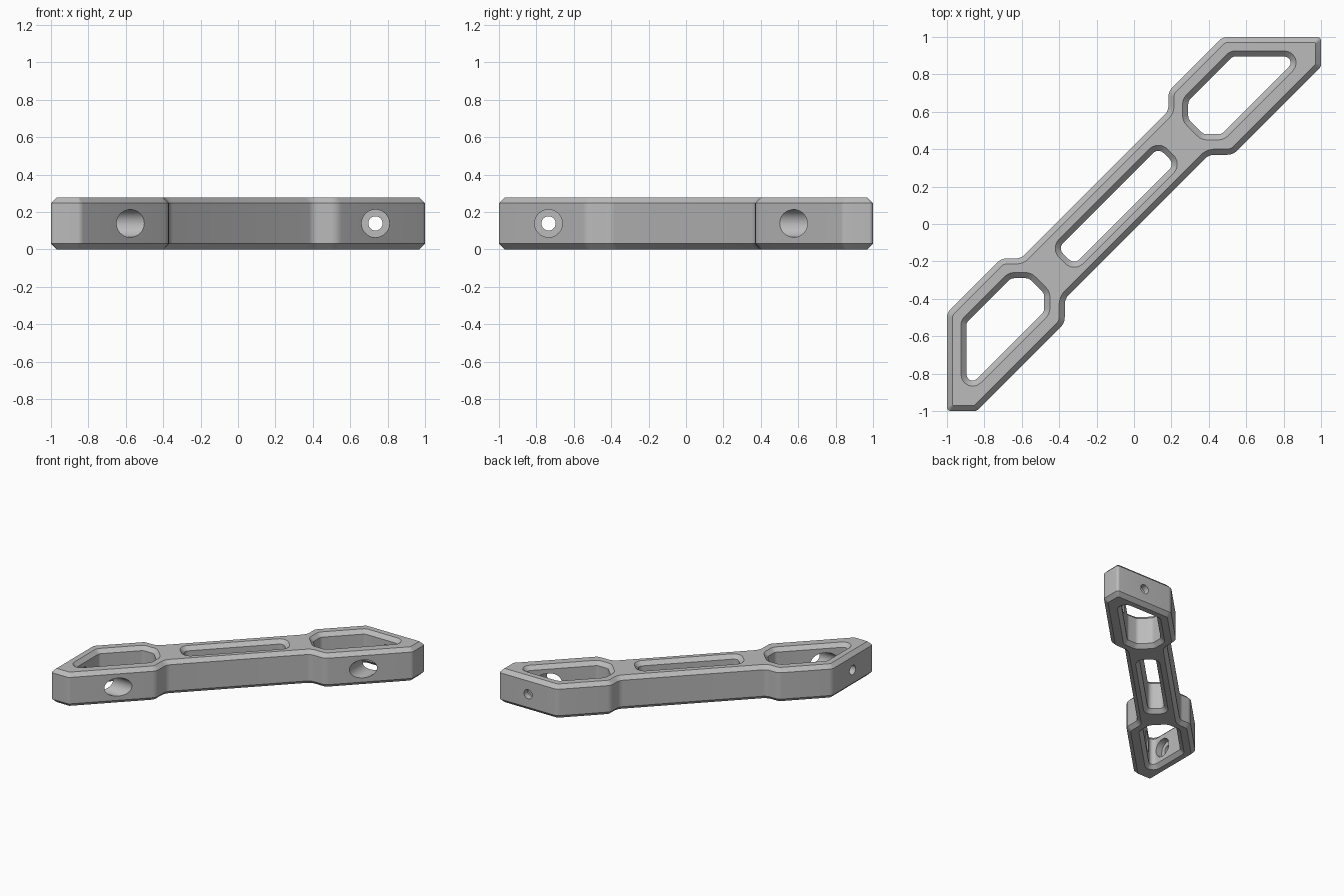
import bpy, bmesh, math
from mathutils import Vector, Matrix

cube = bpy.data.objects.get("Cube")
if cube:
    bpy.data.objects.remove(cube, do_unlink=True)

H = 0.277      # plate thickness
C = 0.03       # chamfer size
STEPS = 6      # segments in each rounded corner

grey = bpy.data.materials.new("machined_grey")
grey.use_nodes = True
grey.diffuse_color = (0.5, 0.5, 0.5, 1)
grey.node_tree.nodes["Principled BSDF"].inputs["Base Color"].default_value = grey.diffuse_color


def mirror(corners):
    """Reflect counter-clockwise corners to the other end of the bar."""
    return [(-y, -x, r) for x, y, r in reversed(corners)]


def rounded(corners, inset):
    """Inset a polygon of (x, y, radius) corners and fillet each one."""
    n = len(corners)
    pts = [Vector(c[:2]) for c in corners]
    dirs = [(pts[(i + 1) % n] - pts[i]).normalized() for i in range(n)]
    norms = [Vector((-d.y, d.x)) for d in dirs]
    loop = []
    for i in range(n):
        d0, d1, n0, n1 = dirs[i - 1], dirs[i], norms[i - 1], norms[i]
        mitre = (n0 + n1) / (1 + n0.dot(n1))
        turn = math.atan2(d0.cross(d1), d0.dot(d1))
        side = 1 if turn > 0 else -1
        r = max(corners[i][2] - side * inset, 0.006)
        centre = pts[i] + mitre * (inset + side * r)
        start = -n0 * side * r
        for k in range(STEPS + 1):
            a = turn * k / STEPS
            loop.append(centre + Matrix.Rotation(a, 2) @ start)
    return loop


def prism(name, corners, levels):
    """Stack inset copies of a profile at (z, inset) levels into a solid."""
    bm = bmesh.new()
    rings = [[bm.verts.new((p.x, p.y, z)) for p in rounded(corners, inset)]
             for z, inset in levels]
    for low, high in zip(rings, rings[1:]):
        for i in range(len(low)):
            j = (i + 1) % len(low)
            bm.faces.new((low[i], low[j], high[j], high[i]))
    bm.faces.new(rings[0][::-1])
    bm.faces.new(rings[-1])
    mesh = bpy.data.meshes.new(name)
    bm.to_mesh(mesh)
    bm.free()
    obj = bpy.data.objects.new(name, mesh)
    bpy.context.collection.objects.link(obj)
    mesh.materials.append(grey)
    return obj


def drill(name, start, end, radius):
    """Round cutter between two points."""
    a, b = Vector(start), Vector(end)
    bpy.ops.mesh.primitive_cylinder_add(
        vertices=48, radius=radius, depth=(b - a).length, location=(a + b) / 2,
        rotation=(b - a).to_track_quat('Z', 'Y').to_euler())
    obj = bpy.context.object
    obj.name = name
    obj.data.materials.append(grey)
    return obj


# Bar outline: one end, mirrored to make the other
end_outline = [(0.40, 0.37, 0.07), (0.53, 0.37, 0.08), (1, 0.84, 0.04), (1, 1, 0.02),
               (0.475, 1, 0.06), (0.184, 0.709, 0.07), (0.184, 0.604, 0.07)]
bar = prism("bar", end_outline + mirror(end_outline),
            [(0, C), (C, 0), (H - C, 0), (H, C)])

# Chamfered windows through the bar
end_window = [(0.26, 0.55, 0.07), (0.36, 0.45, 0.07), (0.48, 0.45, 0.07),
              (0.955, 0.925, 0.062), (0.515, 0.925, 0.06), (0.26, 0.67, 0.07)]
half_slot = [(0.26, 0.32, 0.07), (0.13, 0.45, 0.07)]
flared = [(-0.01, -0.01), (C, C), (H - C, C), (H + 0.01, -0.01)]
cutters = [prism("window_cutter_left", end_window, flared),
           prism("window_cutter_right", mirror(end_window), flared),
           prism("slot_cutter", half_slot + mirror(half_slot), flared)]

# Bolt holes: wide access bore and counterbore, then a narrow through hole
P, Z = 0.735, H / 2
for name, near, seat, far in (("left", (P, 0.4, Z), (P, 0.95, Z), (P, 1.1, Z)),
                              ("right", (-0.4, -P, Z), (-0.95, -P, Z), (-1.1, -P, Z))):
    cutters.append(drill("access_bore_" + name, near, seat, 0.074))
    cutters.append(drill("bolt_hole_" + name, near, far, 0.038))

bpy.ops.object.select_all(action='DESELECT')
bpy.context.view_layer.objects.active = bar
bar.select_set(True)
for cutter in cutters:
    mod = bar.modifiers.new(cutter.name, 'BOOLEAN')
    mod.operation = 'DIFFERENCE'
    mod.solver = 'EXACT'
    mod.object = cutter
    bpy.ops.object.modifier_apply(modifier=mod.name)
for cutter in cutters:
    bpy.data.objects.remove(cutter, do_unlink=True)

bpy.ops.object.shade_smooth_by_angle(angle=math.radians(30))
